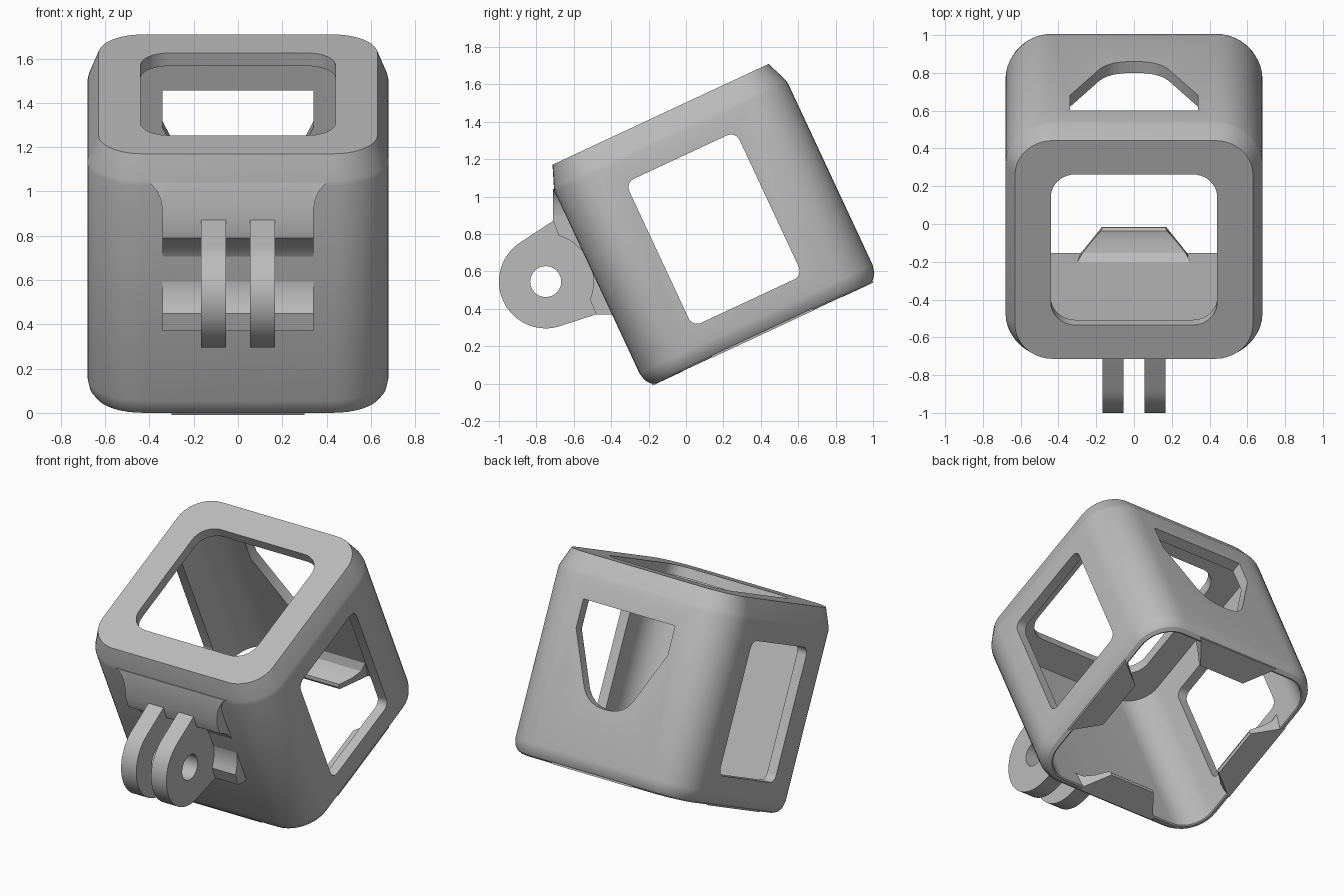
import bpy, bmesh
from math import cos, sin, pi, radians
from mathutils import Matrix

if "Cube" in bpy.data.objects:
    bpy.data.objects.remove(bpy.data.objects["Cube"])

TILT = Matrix.Rotation(radians(25), 4, 'X')
CENTRE = 0.485            # middle of the housing along its tilted depth
HALF_X, HALF_U, WALL = 0.68, 0.6875, 0.067
PIVOT = (-0.75, 0.545)    # mount hole centre (y, z)

grey = bpy.data.materials.new("plain_grey")
grey.use_nodes = True
grey.diffuse_color = (0.5, 0.5, 0.5, 1)
grey.node_tree.nodes["Principled BSDF"].inputs["Base Color"].default_value = (0.5, 0.5, 0.5, 1)


def finish(name, bm, tilted):
    bmesh.ops.recalc_face_normals(bm, faces=bm.faces)
    if tilted:
        bm.transform(TILT)
    mesh = bpy.data.meshes.new(name)
    bm.to_mesh(mesh)
    bm.free()
    mesh.materials.append(grey)
    obj = bpy.data.objects.new(name, mesh)
    bpy.context.collection.objects.link(obj)
    return obj


def prism(name, pts, place, lo, hi, tilted=False):
    """Extrude a 2D outline; place(a, b, d) gives the 3D point."""
    bm = bmesh.new()
    ends = [[bm.verts.new(place(a, b, d)) for a, b in pts] for d in (lo, hi)]
    n = len(pts)
    bm.faces.new(ends[0])
    bm.faces.new(ends[1])
    for i in range(n):
        j = (i + 1) % n
        bm.faces.new((ends[0][i], ends[0][j], ends[1][j], ends[1][i]))
    return finish(name, bm, tilted)


def arc(cx, cy, r, start, end, n):
    angles = [radians(start + (end - start) * i / n) for i in range(n + 1)]
    return [(cx + r * cos(a), cy + r * sin(a)) for a in angles]


def rounded_rect(hx, hy, r, n=10):
    pts = []
    for k, (sx, sy) in enumerate(((1, 1), (-1, 1), (-1, -1), (1, -1))):
        pts += arc(sx * (hx - r), sy * (hy - r), r, 90 * k, 90 * k + 90, n)
    return pts


def cut(obj, cutter):
    mod = obj.modifiers.new("cut", 'BOOLEAN')
    mod.operation, mod.solver, mod.object = 'DIFFERENCE', 'EXACT', cutter
    bpy.context.view_layer.objects.active = obj
    bpy.ops.object.modifier_apply(modifier=mod.name)
    bpy.data.objects.remove(cutter)


def along_x(a, b, d):
    return (d, a, b)


def along_depth(a, b, d):
    return (a, d, b)


# Housing shell: outer wall, top frame, inner wall, open bottom
def wall_ring(inset, w):
    return rounded_rect(HALF_X - inset, HALF_U - inset, 0.25 - inset), w


top_hole = rounded_rect(0.44, 0.44, 0.13)
rings = [wall_ring(*p) for p in ((0.058, 0.068), (0.032, 0.08), (0.01, 0.11), (0, 0.155),
                                 (0, 1.225), (0.006, 1.25), (0.05, 1.362))]
rings += [(top_hole, 1.362), (top_hole, 1.297), wall_ring(WALL, 1.297), wall_ring(WALL, 0.072)]
bm = bmesh.new()
loops = [[bm.verts.new((x, u + CENTRE, w)) for x, u in pts] for pts, w in rings]
for k, low in enumerate(loops):
    high = loops[(k + 1) % len(loops)]
    for i in range(len(low)):
        j = (i + 1) % len(low)
        bm.faces.new((low[i], low[j], high[j], high[i]))
shell = finish("housing_shell", bm, True)

# Side windows
window = [(u + CENTRE, w + 0.685) for u, w in rounded_rect(0.325, 0.425, 0.05, 6)]
cut(shell, prism("window_cutter", window, along_x, -1, 1, True))

# Back opening: straight top, tapering to a rounded bottom
half = [(0.34, 1.09), (0.34, 0.905), (0.18, 0.57), (0.15, 0.53), (0.11, 0.5), (0.06, 0.483)]
opening = half + [(0, 0.478)] + [(-x, w) for x, w in reversed(half)]
cut(shell, prism("opening_cutter", opening, along_depth, 0.9, 1.4, True))

# Retaining tabs around the bottom rim, one per wall
tab_section = [(-0.03, 0.066), (0.15, 0.066), (0.155, 0.085), (0.145, 0.105),
               (0.08, 0.115), (0.03, 0.14), (0, 0.19), (-0.03, 0.19)]
for k, wall in enumerate(("front", "left", "back", "right")):
    reach = (HALF_X if k % 2 else HALF_U) - WALL
    bm = bmesh.new()
    sides = []
    for s in (-1, 1):
        sides.append([bm.verts.new((s * (0.3 - 0.87 * max(d, 0)), d - reach, w))
                      for d, w in tab_section])
        bm.faces.new(sides[-1])
    for i in range(len(tab_section)):
        j = (i + 1) % len(tab_section)
        bm.faces.new((sides[0][i], sides[0][j], sides[1][j], sides[1][i]))
    bm.transform(Matrix.Translation((0, CENTRE, 0)) @ Matrix.Rotation(k * pi / 2, 4, 'Z'))
    finish(wall + "_retaining_tab", bm, True)

# Mount base: wedge on the front wall with a round clearance hollow
base = [(-0.71, 1.04), (-0.71, 0.87)] + arc(*PIVOT, 0.255, 74, -22, 16)
base += [(-0.48, 0.37), (-0.36, 0.37), (-0.665, 1.04)]
prism("mount_base", base, along_x, -0.34, 0.34)

# Flared gussets beside the top of the base
for s, side in ((1, "left"), (-1, "right")):
    flare = [(0.33, 0.89), (0.34, 0.9), (0.347, 0.96), (0.365, 1.0),
             (0.39, 1.03), (0.41, 1.04), (0.33, 1.04)]
    prism(side + "_mount_gusset", [(s * x, z) for x, z in flare], along_depth, -0.71, -0.65)

# Two mount fins with a pivot hole
fin = [(-0.61, 0.86), (-0.71, 0.87)] + arc(*PIVOT, 0.25, 122, 285, 28)
fin += [(-0.48, 0.37), (-0.37, 0.38)]
for s, side in ((1, "left"), (-1, "right")):
    obj = prism(side + "_mount_fin", fin, along_x, s * 0.055, s * 0.168)
    hole = arc(*PIVOT, 0.083, 0, 345, 23)
    cut(obj, prism("hole_cutter", hole, along_x, -0.5, 0.5))

# Smooth curved surfaces, crisp edges
bpy.ops.object.select_all(action='DESELECT')
for obj in bpy.context.collection.objects:
    if obj.type == 'MESH' and obj.data.materials and obj.data.materials[0] == grey:
        obj.select_set(True)
        bpy.context.view_layer.objects.active = obj
bpy.ops.object.shade_smooth_by_angle(angle=radians(28))
